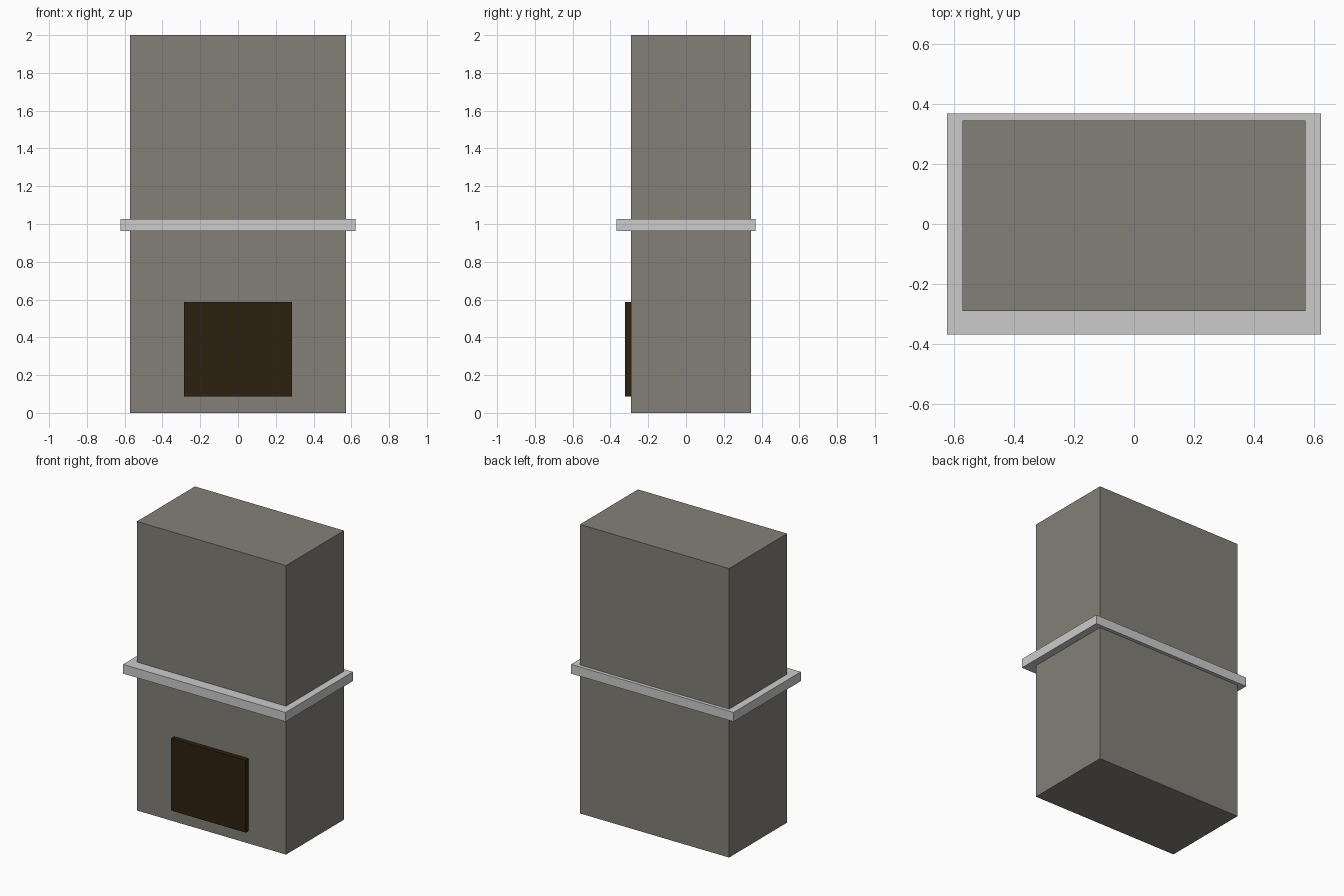
import bpy

if "Cube" in bpy.data.objects:
    bpy.data.objects.remove(bpy.data.objects["Cube"])


def material(name, rgb):
    m = bpy.data.materials.new(name)
    m.diffuse_color = (*rgb, 1.0)
    m.use_nodes = True
    m.node_tree.nodes["Principled BSDF"].inputs["Base Color"].default_value = m.diffuse_color
    return m


def box(name, lo, hi, mat):
    """Axis-aligned box between two corners."""
    centre = [(a + b) / 2 for a, b in zip(lo, hi)]
    bpy.ops.mesh.primitive_cube_add(size=1, location=centre)
    ob = bpy.context.object
    ob.name = name
    ob.scale = [b - a for a, b in zip(lo, hi)]
    bpy.ops.object.transform_apply(location=False, rotation=False, scale=True)
    ob.data.materials.append(mat)
    return ob


stone = material("warm grey stone", (0.227, 0.216, 0.188))
pale = material("pale grey mantel", (0.6, 0.6, 0.6))
soot = material("dark brown soot", (0.026, 0.015, 0.005))

# Full-height chimney breast
box("chimney_breast", (-0.571, -0.29, 0), (0.571, 0.344, 2), stone)
# Mantel slab wrapping around the breast
box("mantel_shelf", (-0.622, -0.368, 0.963), (0.622, 0.368, 1.027), pale)
# Dark firebox panel standing slightly proud of the front
box("firebox_panel", (-0.285, -0.323, 0.088), (0.285, -0.28, 0.588), soot)
